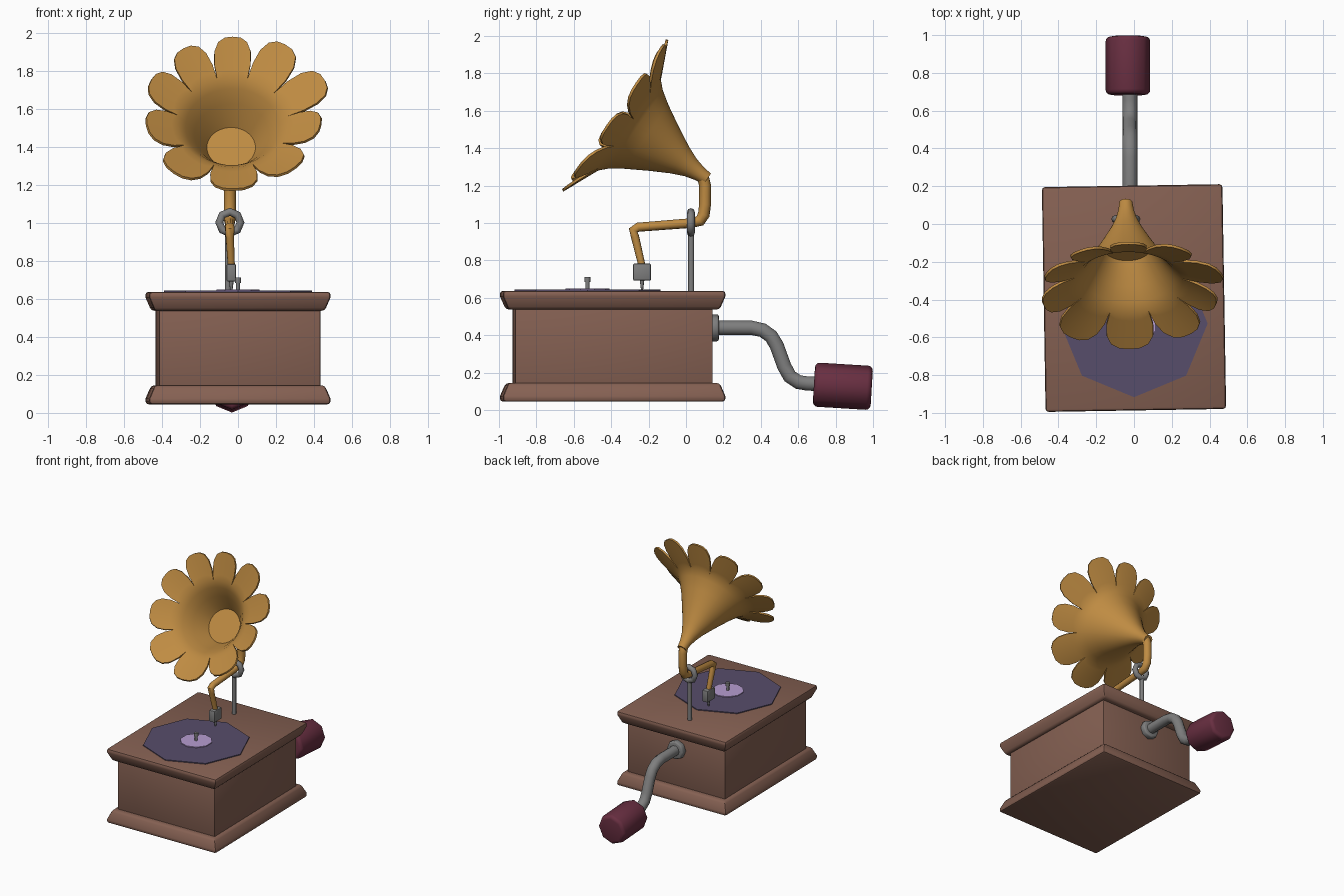
import bpy, bmesh
from math import sin, cos, pi, radians
from mathutils import Vector, Matrix

cube = bpy.data.objects.get("Cube")
if cube:
    bpy.data.objects.remove(cube, do_unlink=True)


def material(name, *rgb):
    m = bpy.data.materials.new(name)
    m.use_nodes = True
    m.diffuse_color = (*rgb, 1)
    m.node_tree.nodes["Principled BSDF"].inputs["Base Color"].default_value = (*rgb, 1)
    return m


WOOD = material("brown wood", 0.235, 0.118, 0.085)
BRASS = material("warm brass", 0.52, 0.26, 0.055)
STEEL = material("grey steel", 0.21, 0.21, 0.21)
VINYL = material("dark violet vinyl", 0.095, 0.075, 0.145)
LABEL = material("lavender label", 0.47, 0.34, 0.64)
GRIP = material("maroon grip", 0.14, 0.028, 0.053)


def finish(ob, mat, angle=50, bevel=0, segments=2):
    """Colour an object, bevel it and shade it smooth."""
    ob.data.materials.append(mat)
    bpy.ops.object.select_all(action="DESELECT")
    ob.select_set(True)
    bpy.context.view_layer.objects.active = ob
    if bevel:
        mod = ob.modifiers.new("bevel", "BEVEL")
        mod.width, mod.segments, mod.limit_method = bevel, segments, "ANGLE"
        mod.angle_limit = radians(50)
        bpy.ops.object.modifier_apply(modifier=mod.name)
    if angle:
        bpy.ops.object.shade_smooth_by_angle(angle=radians(angle))
    return ob


def mesh_object(name, bm):
    me = bpy.data.meshes.new(name)
    bmesh.ops.recalc_face_normals(bm, faces=bm.faces)
    bm.to_mesh(me)
    bm.free()
    ob = bpy.data.objects.new(name, me)
    bpy.context.collection.objects.link(ob)
    return ob


def rod(name, start, end, radius, mat, sides=8, roll=0, end_radius=None, **kw):
    """Closed cylinder or cone between two points."""
    start, end = Vector(start), Vector(end)
    d = end - start
    bm = bmesh.new()
    bmesh.ops.create_cone(
        bm, cap_ends=True, segments=sides, radius1=radius,
        radius2=radius if end_radius is None else end_radius, depth=d.length,
        matrix=Matrix.Translation((start + end) / 2)
        @ d.to_track_quat("Z", "Y").to_matrix().to_4x4() @ Matrix.Rotation(roll, 4, "Z"))
    return finish(mesh_object(name, bm), mat, **kw)


def tube(name, points, mat):
    """Sweep a round section along (x, y, z, radius) points."""
    cu = bpy.data.curves.new(name, "CURVE")
    cu.dimensions, cu.bevel_depth, cu.bevel_resolution = "3D", 1, 3
    cu.use_fill_caps = True
    sp = cu.splines.new("POLY")
    sp.points.add(len(points) - 1)
    for p, (x, y, z, r) in zip(sp.points, points):
        p.co, p.radius = (x, y, z, 1), r
    ob = bpy.data.objects.new(name, cu)
    bpy.context.collection.objects.link(ob)
    bpy.ops.object.select_all(action="DESELECT")
    ob.select_set(True)
    bpy.context.view_layer.objects.active = ob
    bpy.ops.object.convert(target="MESH")
    return finish(bpy.context.object, mat, angle=60)


def box_loft(name, rings, mat, centre, turn=0, bevel=0):
    """Stack rectangles given as (half x, half y, z)."""
    bm = bmesh.new()
    rows = [[bm.verts.new((sx * hx, sy * hy, z))
             for sx, sy in ((-1, -1), (1, -1), (1, 1), (-1, 1))] for hx, hy, z in rings]
    bm.faces.new(rows[0])
    bm.faces.new(rows[-1])
    for a, b in zip(rows, rows[1:]):
        for i in range(4):
            j = (i + 1) % 4
            bm.faces.new((a[i], a[j], b[j], b[i]))
    bm.transform(Matrix.Translation((*centre, 0)) @ Matrix.Rotation(turn, 4, "Z"))
    return finish(mesh_object(name, bm), mat, angle=35, bevel=bevel)


# Wooden case with flared plinth and lid
CASE, TURN = (0, -0.392), radians(0.95)
HX, HY = 0.478, 0.595
box_loft("case_body", [(0.425, 0.528, 0.1), (0.425, 0.528, 0.6)], WOOD, CASE, TURN, 0.008)
for name, z0, side in (("case_plinth", 0.045, 1), ("case_lid", 0.638, -1)):
    box_loft(name, [(HX, HY, z0), (HX, HY, z0 + side * 0.03),
                    (HX - 0.03, HY - 0.03, z0 + side * 0.1)], WOOD, CASE, TURN, 0.016)

# Record, label and spindle
RY = -0.527
rod("record", (0, RY, 0.632), (0, RY, 0.645), 0.39, VINYL, angle=0)
rod("record_label", (0, RY, 0.644), (0, RY, 0.651), 0.118, LABEL, sides=10, angle=0)
rod("spindle", (0, RY, 0.645), (0, RY, 0.7), 0.011, STEEL)
rod("spindle_cap", (0, RY, 0.685), (0, RY, 0.712), 0.016, STEEL)

# Stand post and ring that hold the tone arm
AX = -0.043
rod("stand_post", (AX - 0.01, 0.028, 0.62), (AX - 0.01, 0.028, 0.95), 0.016, STEEL)
bpy.ops.mesh.primitive_torus_add(
    major_segments=8, minor_segments=8, major_radius=0.056, minor_radius=0.021,
    location=(AX, 0.026, 1.003), rotation=(pi / 2, 0, 0))
bpy.context.object.name = "stand_ring"
finish(bpy.context.object, STEEL)

# Tone arm rising into the horn neck
tube("tone_arm", [
    (AX + 0.008, -0.235, 0.77, 0.019), (AX, -0.272, 0.925, 0.022),
    (AX, -0.282, 0.962, 0.025), (AX, -0.255, 0.978, 0.025), (AX, 0.03, 1.0, 0.026),
    (AX, 0.075, 1.012, 0.03), (AX, 0.095, 1.045, 0.032), (AX, 0.102, 1.1, 0.032),
    (AX, 0.102, 1.2, 0.032), (AX, 0.092, 1.24, 0.033), (AX, 0.06, 1.268, 0.036)], BRASS)

# Sound box and needle
box_loft("sound_box", [(0.025, 0.048, 0.692), (0.025, 0.048, 0.784)], STEEL,
         (AX + 0.008, -0.235), 0, 0.008)
rod("needle", (AX + 0.008, -0.235, 0.645), (AX + 0.008, -0.235, 0.7), 0.006, STEEL,
    end_radius=0.013)

# Horn frame: axis leans forward and up
TILT = radians(34.7)
AXIS = Vector((0.025, -cos(TILT), sin(TILT)))
UP = Vector((0, sin(TILT), cos(TILT)))
SIDE = Vector((1, 0, 0))
NECK = Vector((AX, 0.113, 1.236))


def horn_point(along, radius, angle):
    return NECK + AXIS * along + (SIDE * cos(angle) + UP * sin(angle)) * radius


# Flower horn: petals given as (direction in degrees, tip radius)
PETALS = [(90, 0.49), (122, 0.49), (153, 0.48), (189, 0.46), (231, 0.49),
          (270, 0.49), (314, 0.48), (352, 0.47), (383, 0.53), (418, 0.52)]
BELL = [(0.0, 0.028), (0.05, 0.034), (0.11, 0.05), (0.18, 0.08), (0.28, 0.133),
        (0.4, 0.202), (0.47, 0.25), (0.51, 0.29)]
COLS, ROWS = 10, 5
bm = bmesh.new()
for k, (mid, tip) in enumerate(PETALS):
    before = PETALS[k - 1][0] - (360 if k == 0 else 0)
    after = PETALS[(k + 1) % len(PETALS)][0] + (360 if k == len(PETALS) - 1 else 0)
    lo, hi = (before + mid) / 2, (mid + after) / 2
    columns = []
    for c in range(COLS + 1):
        v = -cos(pi * c / COLS)
        ang = radians(mid + (v * (mid - lo) if v < 0 else v * (hi - mid)))
        reach = (1 - abs(v) ** 3) ** 0.5
        a0, r0 = BELL[-1]
        line = [horn_point(a, r, ang) for a, r in BELL]
        for row in range(1, ROWS + 1):
            t = reach * row / ROWS
            line.append(horn_point(a0 + 0.09 * t, r0 + (tip - r0) * t, ang))
        columns.append([bm.verts.new(p) for p in line])
    for a, b in zip(columns, columns[1:]):
        for i in range(len(a) - 1):
            bm.faces.new((a[i], a[i + 1], b[i + 1], b[i]))
bmesh.ops.remove_doubles(bm, verts=bm.verts, dist=0.0004)
horn = mesh_object("horn", bm)
solid = horn.modifiers.new("thickness", "SOLIDIFY")
solid.thickness, solid.offset = 0.014, 0
finish(horn, BRASS, angle=45)
bpy.context.view_layer.objects.active = horn
bpy.ops.object.modifier_apply(modifier=solid.name)
bpy.ops.object.shade_smooth_by_angle(angle=radians(45))

# Flat throat plate inside the horn
bm = bmesh.new()
bm.faces.new([bm.verts.new(horn_point(0.285, 0.136, 2 * pi * i / 10)) for i in range(10)])
throat = finish(mesh_object("horn_throat", bm), BRASS, angle=0)
if throat.data.polygons[0].normal.dot(AXIS) < 0:
    throat.data.flip_normals()

# Crank: flange, bent shaft and grip
CX = -0.022
rod("crank_flange", (CX, 0.125, 0.44), (CX, 0.176, 0.44), 0.072, STEEL, bevel=0.01)
tube("crank_shaft", [(CX, y, z, 0.04) for y, z in (
    (0.15, 0.44), (0.35, 0.44), (0.41, 0.427), (0.455, 0.395), (0.485, 0.345),
    (0.525, 0.235), (0.555, 0.18), (0.6, 0.15), (0.65, 0.142), (0.72, 0.14))], STEEL)
rod("crank_grip", (CX - 0.01, 0.684, 0.137), (CX - 0.01, 0.993, 0.118), 0.118, GRIP,
    bevel=0.025, segments=3)
